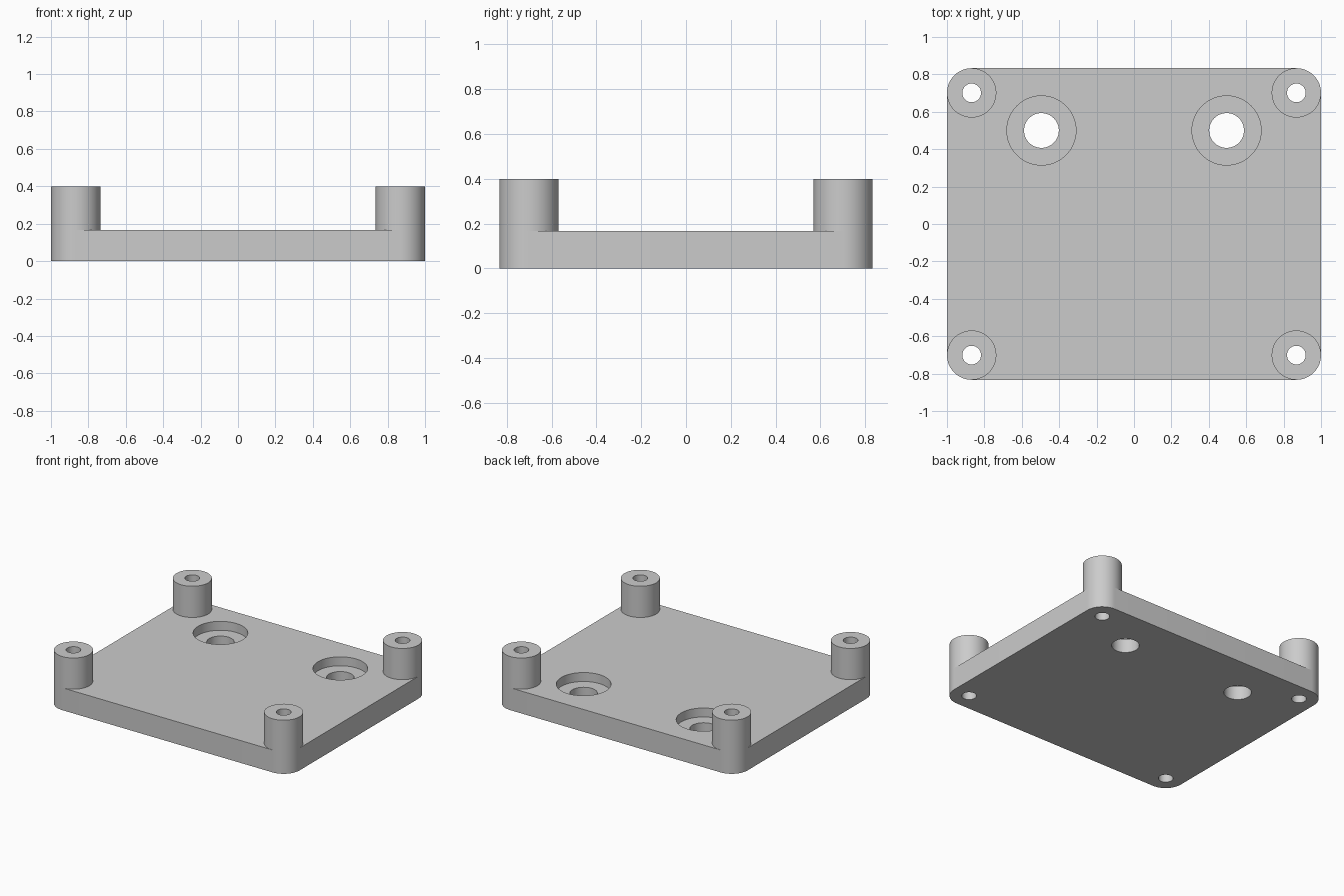
import bpy, bmesh, math

if "Cube" in bpy.data.objects:
    bpy.data.objects.remove(bpy.data.objects["Cube"])

HX, HY, THICK, TOP = 1.0, 0.833, 0.167, 0.4
R_POST, R_SCREW = 0.132, 0.05
R_BORE, R_HOLE, BORE_Z = 0.185, 0.093, 0.1
PX, PY = HX - R_POST, HY - R_POST
SEG = 64

grey = bpy.data.materials.new("grey plastic")
grey.diffuse_color = (0.6, 0.6, 0.6, 1)
grey.use_nodes = True
grey.node_tree.nodes["Principled BSDF"].inputs["Base Color"].default_value = grey.diffuse_color


def finish(name, bm):
    bmesh.ops.recalc_face_normals(bm, faces=bm.faces)
    me = bpy.data.meshes.new(name)
    bm.to_mesh(me)
    bm.free()
    me.materials.append(grey)
    ob = bpy.data.objects.new(name, me)
    bpy.context.collection.objects.link(ob)
    return ob


def smooth(ob):
    bpy.ops.object.select_all(action='DESELECT')
    ob.select_set(True)
    bpy.context.view_layer.objects.active = ob
    bpy.ops.object.shade_smooth_by_angle(angle=math.radians(30))


def circle(x, y, r, n=SEG):
    return [(x + r * math.cos(2 * math.pi * i / n),
             y + r * math.sin(2 * math.pi * i / n)) for i in range(n)]


def prism(name, outline, z0, z1):
    bm = bmesh.new()
    face = bm.faces.new([bm.verts.new((x, y, z0)) for x, y in outline])
    ext = bmesh.ops.extrude_face_region(bm, geom=[face], use_keep_orig=True)
    for v in ext["geom"]:
        if isinstance(v, bmesh.types.BMVert):
            v.co.z = z1
    return finish(name, bm)


# Base plate with rounded corners
outline = []
for k, (sx, sy) in enumerate([(1, 1), (-1, 1), (-1, -1), (1, -1)]):
    for i in range(SEG // 4 + 1):
        a = math.pi / 2 * (k + i / (SEG // 4))
        outline.append((sx * PX + R_POST * math.cos(a),
                        sy * PY + R_POST * math.sin(a)))
plate = prism("base_plate", outline, 0, THICK)

# Holes through the plate: four screw holes and two counterbored holes
corners = [(sx * PX, sy * PY) for sx in (-1, 1) for sy in (-1, 1)]
cuts = [(x, y, R_SCREW, -0.1) for x, y in corners]
for x in (-0.495, 0.495):
    cuts += [(x, 0.5, R_HOLE, -0.1), (x, 0.5, R_BORE, BORE_Z)]
for x, y, r, z0 in cuts:
    cutter = prism("hole_cutter", circle(x, y, r), z0, 0.5)
    cutter.hide_render = True
    mod = plate.modifiers.new("hole", 'BOOLEAN')
    mod.operation, mod.solver, mod.object = 'DIFFERENCE', 'EXACT', cutter
    bpy.context.view_layer.objects.active = plate
    bpy.ops.object.modifier_apply(modifier=mod.name)
    bpy.data.objects.remove(cutter)
smooth(plate)

# Hollow corner posts, open where they sit on the plate
for x, y in corners:
    bm = bmesh.new()
    rings = [[bm.verts.new((px, py, z)) for px, py in circle(x, y, r)]
             for r, z in ((R_POST, THICK), (R_POST, TOP),
                          (R_SCREW, TOP), (R_SCREW, THICK))]
    for a, b in zip(rings, rings[1:]):
        for i in range(SEG):
            j = (i + 1) % SEG
            bm.faces.new((a[i], a[j], b[j], b[i]))
    side = ("back" if y > 0 else "front") + ("_right" if x > 0 else "_left")
    smooth(finish(side + "_post", bm))
